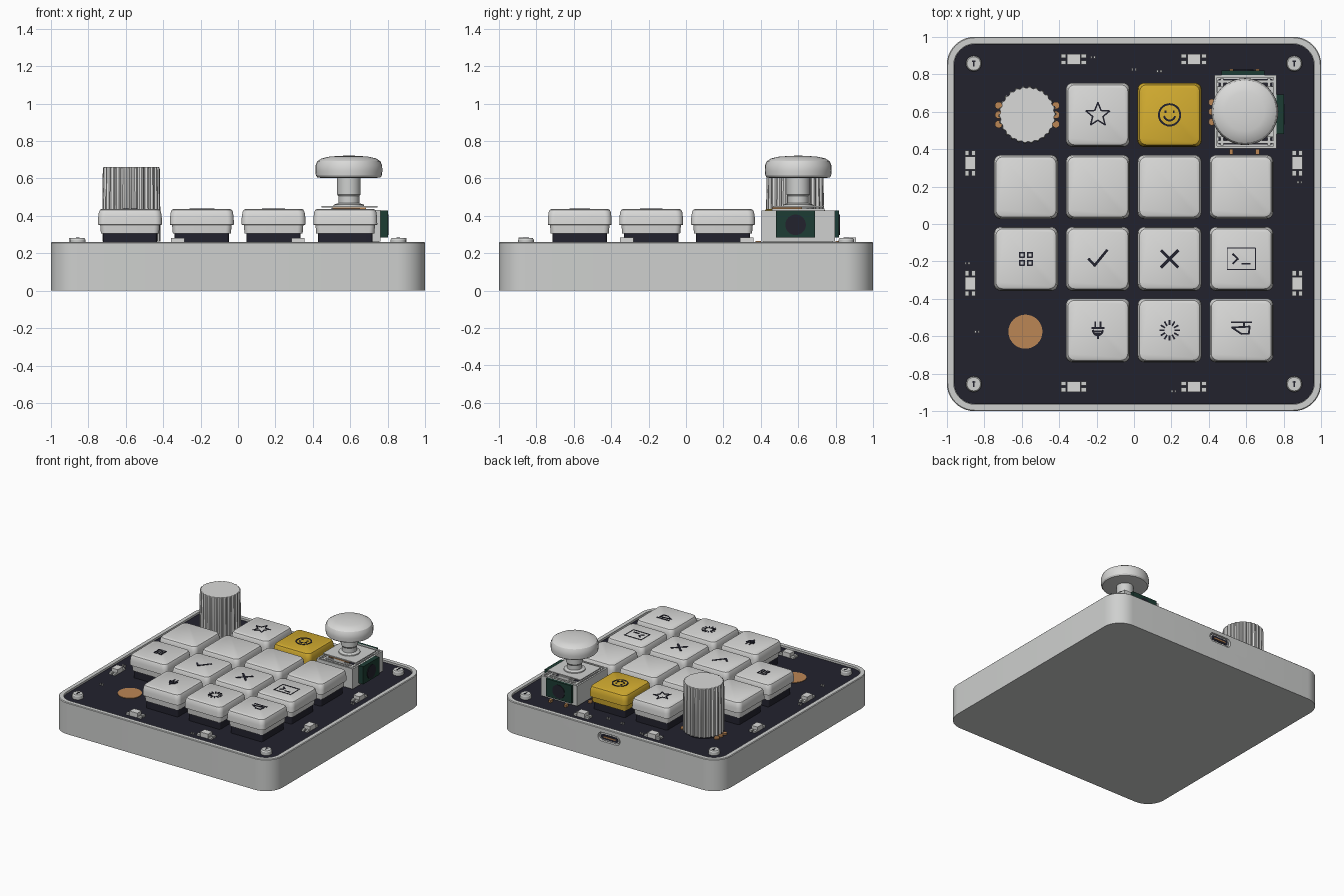
import bpy, bmesh
from math import sin, cos, pi
from mathutils import Matrix, Vector

cube = bpy.data.objects.get("Cube")
if cube:
    bpy.data.objects.remove(cube)
made = []


def material(name, r, g, b):
    m = bpy.data.materials.new(name)
    m.use_nodes = True
    m.diffuse_color = (r, g, b, 1)
    bsdf = next(n for n in m.node_tree.nodes if n.type == 'BSDF_PRINCIPLED')
    bsdf.inputs["Base Color"].default_value = (r, g, b, 1)
    bsdf.inputs["Roughness"].default_value = 0.6
    return m


case_grey = material("case grey", .62, .63, .62)
key_white = material("key white", .7, .7, .69)
metal = material("metal grey", .62, .63, .62)
navy = material("navy black", .016, .016, .027)
yellow = material("yellow", .66, .42, .03)
copper = material("copper", .5, .24, .09)
green = material("dark green", .012, .045, .033)


def add(name, bm, mat):
    bmesh.ops.recalc_face_normals(bm, faces=bm.faces[:])
    mesh = bpy.data.meshes.new(name)
    bm.to_mesh(mesh)
    bm.free()
    mesh.materials.append(mat)
    obj = bpy.data.objects.new(name, mesh)
    bpy.context.collection.objects.link(obj)
    made.append(obj)
    return obj


def rounded(hx, hy, r, n=6):
    """Outline of a rounded rectangle."""
    pts = []
    for k, (sx, sy) in enumerate([(1, 1), (-1, 1), (-1, -1), (1, -1)]):
        for i in range(n + 1):
            a = (k + i / n) * pi / 2
            pts.append((sx * (hx - r) + r * cos(a), sy * (hy - r) + r * sin(a)))
    return pts


def circle(r, n=32):
    return [(r * cos(2 * pi * i / n), r * sin(2 * pi * i / n)) for i in range(n)]


def loft(name, rings, mat, at=(0, 0)):
    """Skin a stack of (outline, height) rings and close both ends."""
    bm = bmesh.new()
    loops = [[bm.verts.new((x + at[0], y + at[1], z)) for x, y in o] for o, z in rings]
    for a, b in zip(loops, loops[1:]):
        for i in range(len(a)):
            j = (i + 1) % len(a)
            bm.faces.new((a[i], a[j], b[j], b[i]))
    bm.faces.new(loops[0])
    bm.faces.new(loops[-1])
    return add(name, bm, mat)


def lathe(name, profile, mat, at):
    return loft(name, [(circle(r), z) for r, z in profile], mat, at)


def boxes(name, items, mat):
    """One object of boxes, each (centre, size)."""
    bm = bmesh.new()
    for c, s in items:
        bmesh.ops.create_cube(bm, size=1, matrix=Matrix.Translation(c) @ Matrix.Diagonal((*s, 1)))
    return add(name, bm, mat)


def strokes(name, paths, at, z, mat, width=.011):
    """Thin plates drawn along polylines."""
    bm = bmesh.new()
    for path in paths:
        for p, q in zip(path, path[1:]):
            a, b = Vector(p), Vector(q)
            d, mid = b - a, (a + b) / 2
            turn = Matrix.Rotation(Vector((1, 0)).angle_signed(d) * -1, 4, 'Z')
            place = Matrix.Translation((at[0] + mid.x, at[1] + mid.y, z + .002))
            size = Matrix.Diagonal((d.length + width * .6, width, .004, 1))
            bmesh.ops.create_cube(bm, size=1, matrix=place @ turn @ size)
    return add(name, bm, mat)


# Case: shallow tray with a port slot in the back wall
case = loft("case", [(rounded(1, 1, .15, 10), 0), (rounded(1, 1, .15, 10), .255),
                     (rounded(.995, .995, .145, 10), .26), (rounded(.963, .963, .115, 10), .26),
                     (rounded(.963, .963, .115, 10), .2)], case_grey)


def upright(name, hx, hz, y0, y1, mat):
    """Rounded slot shape running along y, placed at the port."""
    obj = loft(name, [(rounded(hx, hz, hz * .95), y0), (rounded(hx, hz, hz * .95), y1)], mat)
    obj.data.transform(Matrix.Translation((0, 0, .19)) @ Matrix.Rotation(pi / 2, 4, 'X') @ Matrix.Scale(-1, 4, (0, 0, 1)))
    obj.data.flip_normals()
    return obj


cutter = upright("port_cutter", .1, .036, .967, 1.05, case_grey)
cutter.hide_render = True
cut = case.modifiers.new("port", 'BOOLEAN')
cut.object, cut.operation, cut.solver = cutter, 'DIFFERENCE', 'EXACT'
bpy.context.view_layer.objects.active = case
bpy.ops.object.modifier_apply(modifier=cut.name)
made.remove(cutter)
bpy.data.objects.remove(cutter)
upright("port_shell", .088, .03, .966, .99, metal)
upright("port_opening", .078, .021, .97, .992, navy)
boxes("port_tongue", [((0, .985, .19), (.11, .02, .01))], copper)

# Circuit board and touch pad
TOP = .245
loft("circuit_board", [(rounded(.962, .962, .114, 10), .199), (rounded(.962, .962, .114, 10), TOP)], navy)
lathe("touch_pad", [(.091, TOP), (.091, TOP + .004)], copper, (-.58, -.575))

# Corner screws
for x in (-.856, .856):
    for y in (-.855, .857):
        lathe("screw", [(.042, TOP), (.042, .272), (.036, .281)], metal, (x, y))
        strokes("screw_slot", [[(0, -.014), (0, .014)], [(-.007, .012), (.007, .012)]], (x, y), .2795, navy, .006)


# Lights around the edge
def light(x, y, upright_pose):
    def part(u, v, z, su, sv, sz):
        if upright_pose:
            u, v, su, sv = v, u, sv, su
        return (x + u, y + v, z), (su, sv, sz)
    boxes("light_body", [part(0, 0, .263, .07, .056, .04)], key_white)
    boxes("light_pads", [part(u, v, .252, .028, .022, .016)
                         for u in (-.054, .054) for v in (-.017, .017)], metal)


for a in (-.322, .32):
    for y in (-.868, .88):
        light(a, y, False)
    for x in (-.875, .873):
        light(x, a + .005, True)
chips = [(-.22, .89), (0, .825), (.135, .815), (.885, .222), (-.89, -.21), (-.838, -.575), (.212, -.893)]
boxes("small_chips", [((x + d, y, .25), (.009, .014, .014)) for x, y in chips for d in (-.009, .009)], metal)

# Keys on a four by four grid
COL = [-.577, -.193, .19, .573]
ROW = [.583, .198, -.186, -.568]
CAP = [(.155, .03, .305), (.159, .03, .35), (.171, .035, .353), (.170, .035, .39),
       (.166, .036, .42), (.160, .036, .432), (.150, .034, .437)]
special = {(0, 0), (0, 3), (3, 0)}
for r, y in enumerate(ROW):
    for c, x in enumerate(COL):
        if (r, c) in special:
            continue
        loft("key_switch", [(rounded(.145, .145, .015), TOP), (rounded(.145, .145, .015), .31)], navy, (x, y))
        loft("key_cap", [(rounded(h, h, e), z) for h, e, z in CAP],
             yellow if (r, c) == (0, 2) else key_white, (x, y))


# Key symbols
def arc(rad, start, end, n=20, cx=0, cy=0):
    steps = [start + (end - start) * i / n for i in range(n + 1)]
    return [(cx + rad * cos(t), cy + rad * sin(t)) for t in steps]


def rect(hx, hy, cx=0, cy=0):
    return [(cx + u * hx, cy + v * hy) for u, v in ((-1, -1), (1, -1), (1, 1), (-1, 1), (-1, -1))]


star = [((.066, .029)[i % 2] * cos(pi / 2 + i * pi / 5), (.066, .029)[i % 2] * sin(pi / 2 + i * pi / 5))
        for i in range(11)]
smile = [arc(.057, 0, 2 * pi, 28), arc(.03, -pi * .9, -pi * .1, 10),
         [(-.022, .012), (-.022, .02)], [(.022, .012), (.022, .02)]]
grid = [rect(.012, .012, u, v) for u in (-.021, .021) for v in (-.021, .021)]
rays = [[(r * cos(i * pi / 6), r * sin(i * pi / 6)) for r in (.03, .052)] for i in range(12)]
plug = [[(-.014, .045), (-.014, .015)], [(.014, .045), (.014, .015)], [(-.032, .012), (.032, .012)],
        arc(.026, -pi, 0, 10), [(-.02, -.005), (.02, -.005)], [(-.012, -.016), (.012, -.016)],
        [(0, -.026), (0, -.042)]]
flyer = [[(-.052, .043), (.055, .043)], [(.015, .043), (.015, .02)], [(-.05, .015), (.045, .02)],
         [(-.05, .015), (-.02, -.005), (.0, -.018), (.04, -.018), (.045, .02)]]
symbols = [("star", 0, 1, [star], .008), ("smile", 0, 2, smile, .01), ("grid", 2, 0, grid, .008),
           ("check", 2, 1, [[(-.048, -.002), (-.017, -.035), (.048, .045)]], .014),
           ("cross", 2, 2, [[(-.043, -.043), (.043, .043)], [(-.043, .043), (.043, -.043)]], .016),
           ("prompt_frame", 2, 3, [rect(.075, .057)], .005),
           ("prompt", 2, 3, [[(-.045, .025), (-.018, 0), (-.045, -.025)], [(.005, -.026), (.045, -.026)]], .01),
           ("plug", 3, 1, plug, .01), ("rays", 3, 2, rays, .009), ("flyer", 3, 3, flyer, .01)]
for name, r, c, paths, width in symbols:
    strokes(name + "_symbol", paths, (COL[c], ROW[r]), .436, navy, width)

# Rotary knob with fluted side
KNOB = (-.57, .583)


def fluted(outer, inner, teeth=26):
    n = teeth * 4
    return [((outer, outer, inner, inner)[i % 4] * cos(2 * pi * i / n),
             (outer, outer, inner, inner)[i % 4] * sin(2 * pi * i / n)) for i in range(n)]


lathe("knob_base", [(.13, TOP), (.13, .28)], navy, KNOB)
loft("knob", [(fluted(.155, .144), .262), (fluted(.155, .144), .43), (fluted(.152, .144), .655),
              (fluted(.148, .143), .66)], key_white, KNOB)
for side in (-1, 1):
    for dy in (-.05, 0, .05):
        lathe("knob_pin", [(.02, TOP), (.02, TOP + .012)], copper, (KNOB[0] + side * .153, KNOB[1] + dy))

# Thumb stick housing
X, Y = .595, .6
boxes("stick_housing", [((X, Y, .325), (.31, .37, .13))], metal)
boxes("stick_well", [((X, Y, .391), (.29, .35, .006))], navy)
boxes("stick_walls", [((X + s * .158, Y, .347), (.014, .394, .166)) for s in (-1, 1)]
      + [((X, Y + s * .19, .347), (.32, .014, .166)) for s in (-1, 1)], metal)
boxes("stick_slats", [((X, Y + s * d, .41), (.3, .016, .03)) for s in (-1, 1) for d in (.13, .162)]
      + [((X + s * .125, Y, .41), (.016, .36, .03)) for s in (-1, 1)], metal)
boxes("stick_sensors", [((.78, .586, .357), (.04, .21, .145)), ((.583, .807, .357), (.23, .024, .145))], green)
for at, turn in (((.799, .586, .352), Matrix.Rotation(pi / 2, 4, 'Y')),
                 ((.583, .818, .352), Matrix.Rotation(-pi / 2, 4, 'X'))):
    dial = lathe("sensor_dial", [(.055, 0), (.055, .006)], navy, (0, 0))
    dial.data.transform(Matrix.Translation(at) @ turn)
boxes("stick_pins", [((X + u, Y + s * .214, .255), (.02, .03, .02)) for u in (-.075, .065) for s in (-1, 1)], copper)
for dy in (-.055, 0, .05):
    lathe("stick_contact", [(.018, TOP), (.018, TOP + .012)], copper, (.415, Y + dy))
boxes("stick_gimbal", [((X, Y, .42), (.1, .28, .04)), ((X, Y, .449), (.3, .27, .008))], metal)
boxes("stick_spring", [((X, Y - .06, .441), (.18, .16, .008))], copper)

# Thumb stick shaft and cap
lathe("stick_shaft", [(.085, .44), (.08, .46), (.056, .468), (.056, .505), (.063, .515), (.063, .61)],
      metal, (.592, Y))
lathe("stick_cap", [(.14, .602), (.168, .605), (.176, .615), (.179, .64), (.178, .67), (.168, .692),
                    (.145, .707), (.105, .716), (.055, .72), (.01, .722)], key_white, (.592, Y))

# Smooth curved surfaces, keep edges sharp
bpy.ops.object.select_all(action='DESELECT')
for obj in made:
    obj.select_set(True)
bpy.context.view_layer.objects.active = case
bpy.ops.object.shade_smooth_by_angle(angle=pi / 6)
